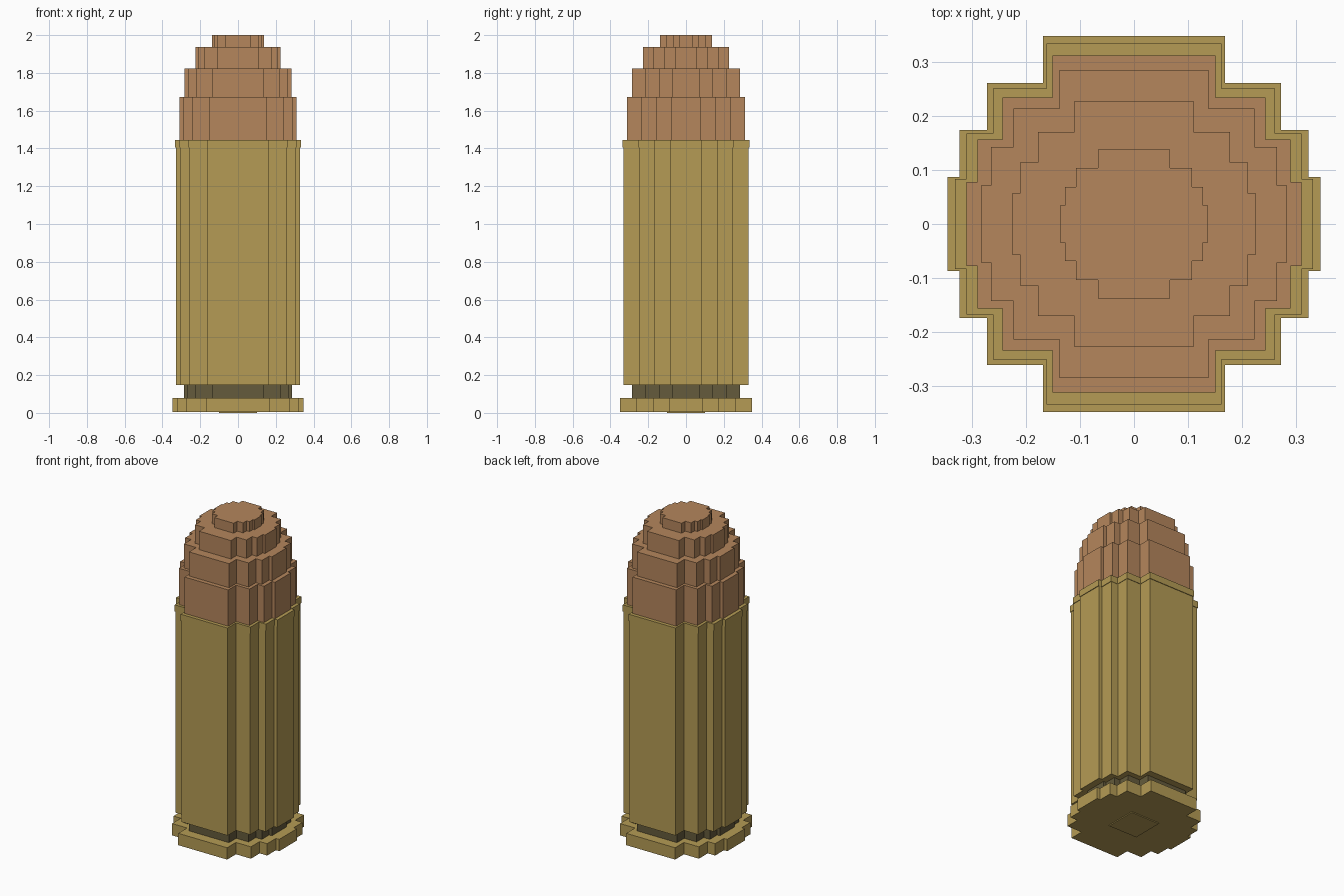
import bpy, bmesh
from math import sqrt

if "Cube" in bpy.data.objects:
    bpy.data.objects.remove(bpy.data.objects["Cube"], do_unlink=True)


def material(name, rgb):
    m = bpy.data.materials.new(name)
    m.use_nodes = True
    m.diffuse_color = (*rgb, 1)
    m.node_tree.nodes["Principled BSDF"].inputs["Base Color"].default_value = (*rgb, 1)
    return m


brass = material("brass", (0.46, 0.33, 0.09))
copper = material("copper", (0.46, 0.24, 0.107))
dark_brass = material("dark brass", (0.13, 0.105, 0.045))

ROWS = 4  # rows of blocks in each half of a disc


def stepped_outline(radius):
    """Blocky circle: rows of equal depth, each as wide as the circle at its middle."""
    right = []
    for k in range(-ROWS, ROWS):
        half = radius * sqrt(1 - ((k + 0.5) / ROWS) ** 2)
        right += [(half, radius * k / ROWS), (half, radius * (k + 1) / ROWS)]
    # the two middle rows are equally wide, so drop their shared points
    right = [p for p in right if p[1] != 0]
    return right + [(-x, y) for x, y in reversed(right)]


def prism(name, outline, bottom, top, mat):
    bm = bmesh.new()
    face = bm.faces.new([bm.verts.new((x, y, bottom)) for x, y in outline])
    new = bmesh.ops.extrude_face_region(bm, geom=[face])["geom"]
    verts = [v for v in new if isinstance(v, bmesh.types.BMVert)]
    bmesh.ops.translate(bm, verts=verts, vec=(0, 0, top - bottom))
    bmesh.ops.recalc_face_normals(bm, faces=bm.faces)
    mesh = bpy.data.meshes.new(name)
    bm.to_mesh(mesh)
    bm.free()
    mesh.materials.append(mat)
    obj = bpy.data.objects.new(name, mesh)
    bpy.context.collection.objects.link(obj)


# Stacked tiers: name, radius, bottom, top, material
tiers = [
    ("base_rim", 0.349, 0.006, 0.08, brass),
    ("extractor_groove", 0.287, 0.08, 0.147, dark_brass),
    ("case_body", 0.331, 0.147, 1.405, brass),
    ("case_mouth", 0.335, 1.405, 1.446, brass),
    ("tip_lower", 0.313, 1.446, 1.673, copper),
    ("tip_middle", 0.286, 1.673, 1.823, copper),
    ("tip_upper", 0.228, 1.823, 1.938, copper),
    ("tip_nose", 0.138, 1.938, 2.0, copper),
]
for name, radius, bottom, top, mat in tiers:
    prism(name, stepped_outline(radius), bottom, top, mat)

# Square plate under the base
s = 0.1
prism("primer_plate", [(-s, -s), (s, -s), (s, s), (-s, s)], 0, 0.006, brass)
